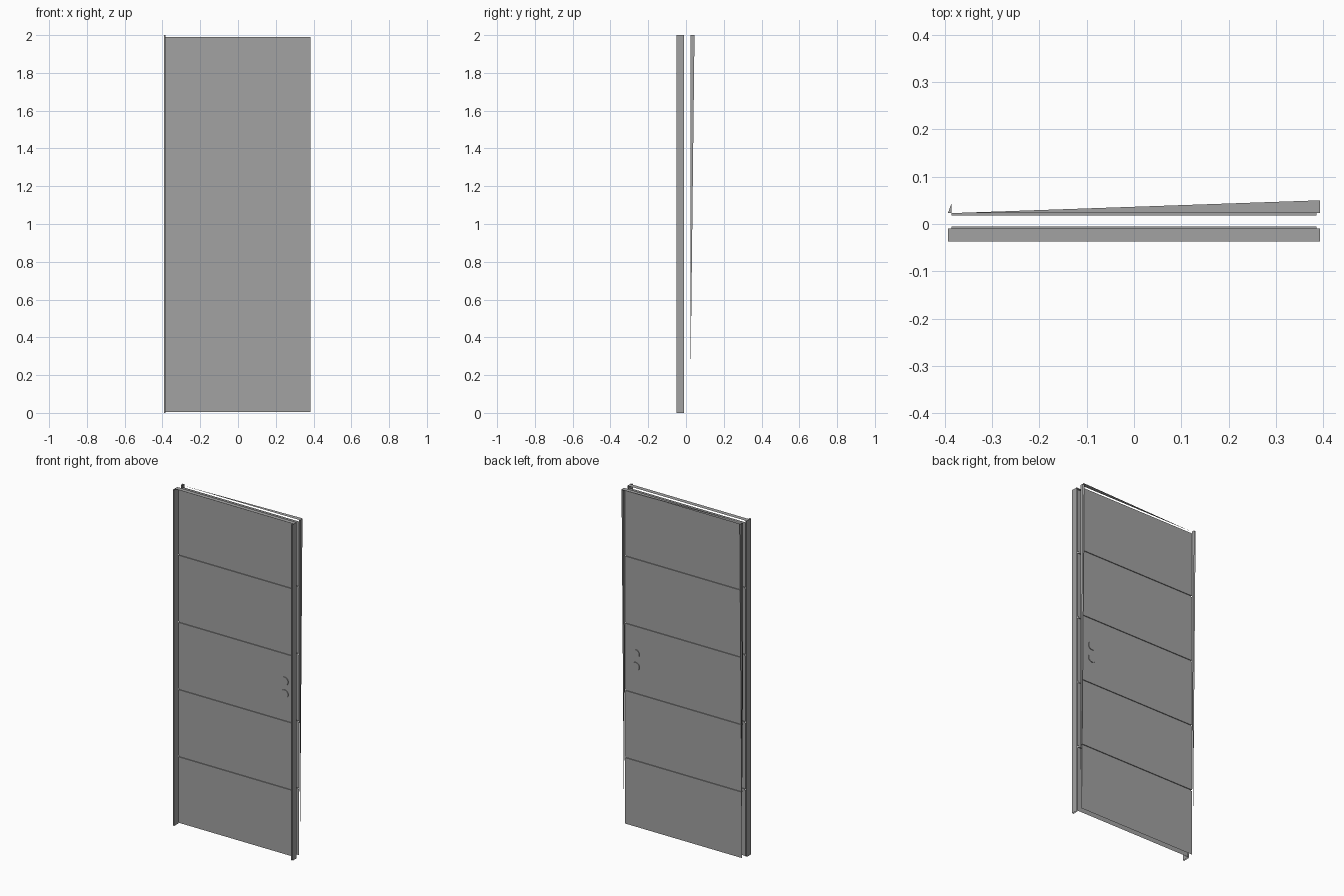
import bpy
import math

cube = bpy.data.objects.get("Cube")
if cube:
    bpy.data.objects.remove(cube, do_unlink=True)

grey = bpy.data.materials.new("door_grey")
grey.use_nodes = True
colour = (0.36, 0.36, 0.36, 1)
grey.diffuse_color = colour
grey.node_tree.nodes["Principled BSDF"].inputs["Base Color"].default_value = colour

INNER, OUTER, TOP = 0.385, 0.393, 2.0
FRONT, BACK = -0.01, 0.023


def add(name, verts, faces):
    mesh = bpy.data.meshes.new(name)
    mesh.from_pydata(verts, [], faces)
    mesh.materials.append(grey)
    obj = bpy.data.objects.new(name, mesh)
    bpy.context.collection.objects.link(obj)
    return obj


def sheet(name, *points):
    """One flat face; its winding gives its direction."""
    return add(name, points, [tuple(range(len(points)))])


def side_sheet(name, x, outline, towards):
    """Flat upright face at x; outline is (y, z), anticlockwise seen from +x."""
    points = [(x, y, z) for y, z in outline]
    if towards < 0:
        points.reverse()
    sheet(name, *points)


# Grooved door skins, each a stepped profile drawn across the width
def skin(name, y, inward, facing):
    profile = [(y, 0.004)]
    for i in range(1, 5):
        low, high = i * 0.4 - 0.004, i * 0.4 + 0.004
        profile += [(y, low), (y + inward, low), (y + inward, high), (y, high)]
    profile.append((y, 1.99))
    verts = [(x, py, pz) for py, pz in profile for x in (-INNER, INNER)]
    faces = []
    for i in range(0, len(verts) - 2, 2):
        face = (i, i + 1, i + 3, i + 2)
        faces.append(face if facing < 0 else face[::-1])
    add(name, verts, faces)


skin("door_front", FRONT, 0.005, -1)
skin("door_back", BACK, -0.005, 1)

# Round lock plates on both skins
for label, y, sign in (("front", FRONT, -1), ("back", BACK, 1)):
    for part, z in (("handle_plate", 1.034), ("lock_plate", 0.958)):
        bpy.ops.mesh.primitive_cylinder_add(
            vertices=24, radius=0.025, depth=0.004,
            location=(0.314, y + sign * 0.002, z), rotation=(math.pi / 2, 0, 0))
        plate = bpy.context.object
        plate.name = f"{label}_{part}"
        plate.data.materials.append(grey)

# Front frame: deep jambs on both sides, shallower head on top
jamb = [(-0.05, 0), (FRONT, 0), (FRONT, TOP), (-0.05, TOP)]
for label, side in (("left", 1), ("right", -1)):
    side_sheet(f"{label}_jamb_outside", side * OUTER, jamb, side)
    side_sheet(f"{label}_jamb_inside", side * INNER, jamb, -side)
sheet("right_jamb_front", (-OUTER, -0.05, 0), (-INNER, -0.05, 0),
      (-INNER, -0.05, TOP), (-OUTER, -0.05, TOP))
sheet("front_head", (-OUTER, -0.037, TOP), (OUTER, -0.037, TOP),
      (OUTER, FRONT, TOP), (-OUTER, FRONT, TOP))

# Back frame: trims that taper to a point
taper = [(BACK, 0.1), (0.045, TOP), (BACK, TOP)]
for label, side in (("left", 1), ("right", -1)):
    side_sheet(f"{label}_back_trim_outside", side * OUTER, taper, side)
    side_sheet(f"{label}_back_trim_inside", side * INNER, taper, -side)
sheet("back_head", (-INNER, BACK, TOP), (OUTER, BACK, TOP), (OUTER, 0.05, TOP))
sheet("back_head_corner", (-OUTER, BACK, TOP), (-INNER, BACK, TOP), (-INNER, 0.045, TOP))
